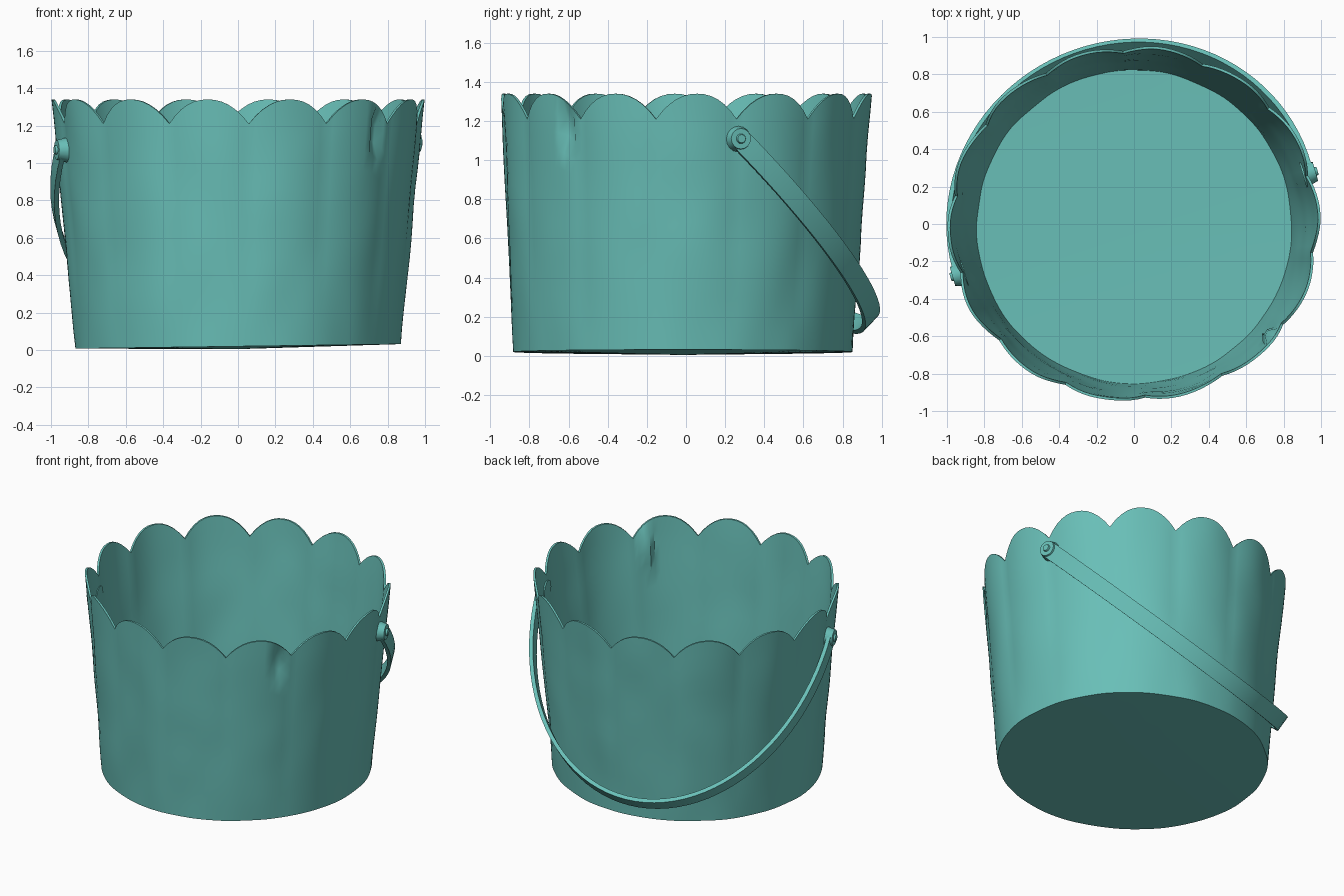
import bpy, bmesh, math
from mathutils import Vector, Matrix, noise

cube = bpy.data.objects.get("Cube")
if cube:
    bpy.data.objects.remove(cube, do_unlink=True)

# Single teal plastic
teal = bpy.data.materials.new("teal")
teal.use_nodes = True
colour = (0.14, 0.52, 0.475, 1)
teal.diffuse_color = colour
teal.node_tree.nodes["Principled BSDF"].inputs["Base Color"].default_value = colour

PETALS, STEPS, ROWS = 14, 12, 14
COLS = PETALS * STEPS
NOTCH = -math.pi / 2 + 0.06
DENT_ANGLE = math.radians(-41)


def finish(bm, name, angle=40):
    bmesh.ops.recalc_face_normals(bm, faces=bm.faces)
    mesh = bpy.data.meshes.new(name)
    bm.to_mesh(mesh)
    bm.free()
    mesh.materials.append(teal)
    obj = bpy.data.objects.new(name, mesh)
    bpy.context.collection.objects.link(obj)
    bpy.ops.object.select_all(action="DESELECT")
    obj.select_set(True)
    bpy.context.view_layer.objects.active = obj
    bpy.ops.object.shade_smooth_by_angle(angle=math.radians(angle))
    return obj


def skin(bm, rings):
    """Join consecutive closed rings with quads."""
    for low, high in zip(rings, rings[1:]):
        n = len(low)
        for i in range(n):
            j = (i + 1) % n
            bm.faces.new((low[i], low[j], high[j], high[i]))


def wall_point(col, t, inset):
    """Point on the fluted wall; t runs from the base to the scalloped rim."""
    a = NOTCH + math.tau * col / COLS
    u = 2 * (col % STEPS) / STEPS - 1
    arch = 1 - abs(u) ** 2.2
    base = 0.02 + 0.012 * math.cos(a) + inset
    z = base + t * (1.21 + 0.13 * arch - base)
    h = z / 1.34
    lump = 0.008 * noise.noise(Vector((4 * math.cos(a), 4 * math.sin(a), 3 * z)))
    push = 0.016 * (arch - 0.25) * h + lump - inset
    # narrow dented slot below the rim
    if abs(a - DENT_ANGLE) < 0.03 and 1.04 < z < 1.27:
        push -= 0.035
    rx = 0.868 + 0.118 * h + push
    ry = 0.866 + 0.074 * h + push
    return Vector((rx * math.cos(a), ry * math.sin(a) - 0.016 * (1 - h), z))


# Bucket: outer wall, thin rim, inner wall, and both floors
bm = bmesh.new()
levels = [i / ROWS for i in range(ROWS + 1)]
path = [(t, 0) for t in levels] + [(t, 0.03 - 0.016 * t) for t in reversed(levels)]
rings = [[bm.verts.new(wall_point(c, t, inset)) for c in range(COLS)] for t, inset in path]
skin(bm, rings)
for ring, z in ((rings[0], 0.005), (rings[-1], 0.035)):
    hub = bm.verts.new((0, -0.015, z))
    for i in range(COLS):
        bm.faces.new((ring[i], ring[(i + 1) % COLS], hub))
finish(bm, "bucket")

# Handle: flat strip swung down around the back
axis = Vector((0.948, 0.275, 0))
drop = Vector((-0.25, 0.905, -0.93))
centre = Vector((0, 0, 1.09))
normal = axis.cross(drop).normalized()
bm = bmesh.new()
sections = []
for i in range(49):
    s = math.pi * i / 48
    p = centre + axis * math.cos(s) + drop * math.sin(s)
    p.z += 0.02 * math.cos(s)
    out = (axis * math.cos(s) / axis.length + drop * math.sin(s) / drop.length).normalized()
    sections.append([bm.verts.new(p + normal * 0.054 * w + out * 0.013 * d)
                     for w, d in ((-1, -1), (1, -1), (1, 1), (-1, 1))])
skin(bm, sections)
bm.faces.new(sections[0])
bm.faces.new(sections[-1])
finish(bm, "handle")

# Pivot knobs: a rounded disc and a small pin head on each side
for side, name in ((1, "left_pivot"), (-1, "right_pivot")):
    bm = bmesh.new()
    direction = (axis * side).normalized()
    turn = direction.to_track_quat("Z", "Y").to_matrix().to_4x4()
    spot = axis * side + Vector((0, 0, 1.09 + 0.02 * side))
    for radius, depth, shift in ((0.07, 0.07, -0.012), (0.028, 0.02, 0.025)):
        bmesh.ops.create_cone(
            bm, cap_ends=True, segments=16, radius1=radius, radius2=radius * 0.75,
            depth=depth, matrix=Matrix.Translation(spot + direction * shift) @ turn)
    finish(bm, name)
